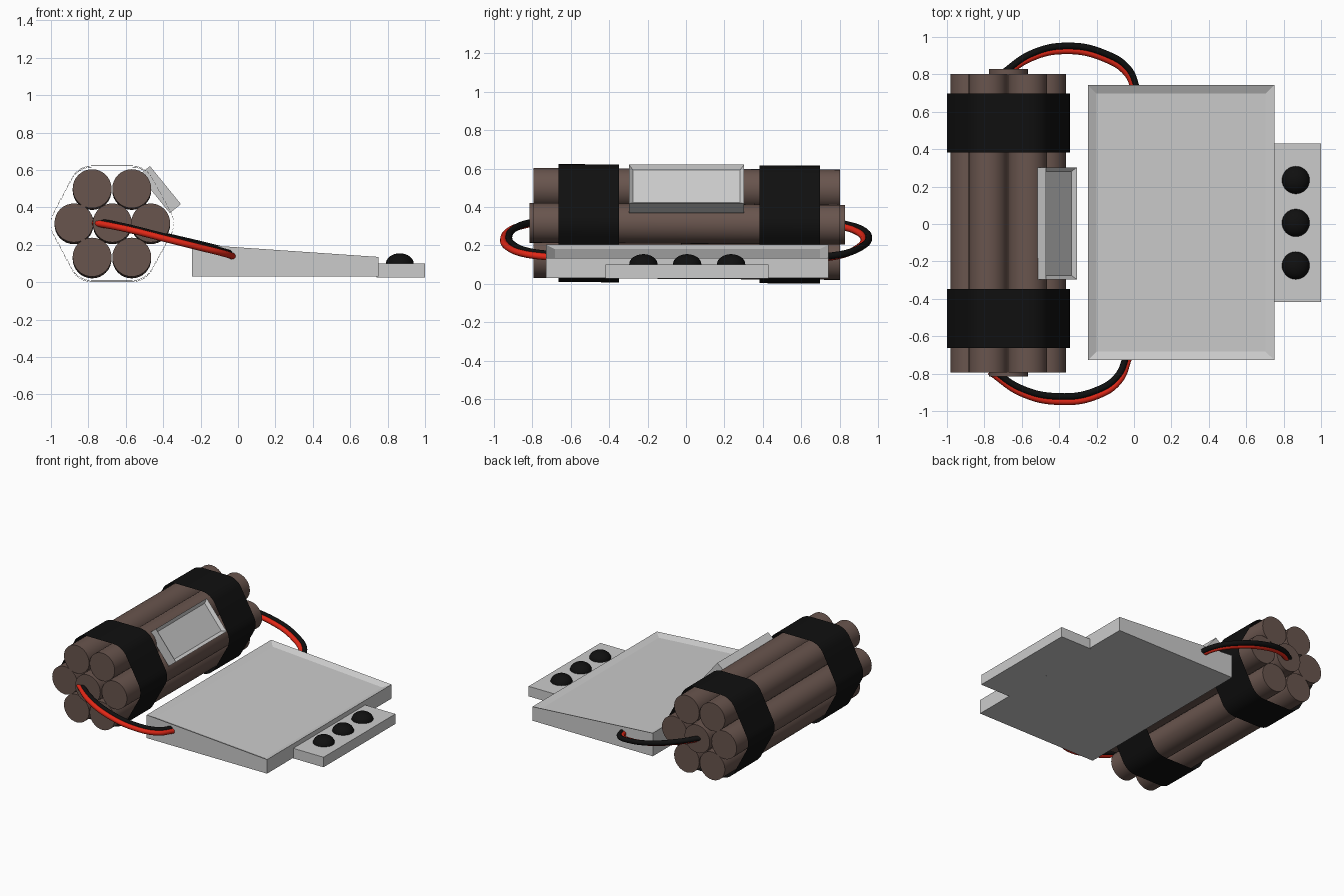
import bpy, bmesh, math
from mathutils import Matrix, Vector, geometry

if "Cube" in bpy.data.objects:
    bpy.data.objects.remove(bpy.data.objects["Cube"])


def material(name, rgb):
    m = bpy.data.materials.new(name)
    m.diffuse_color = (*rgb, 1)
    m.use_nodes = True
    m.node_tree.nodes["Principled BSDF"].inputs["Base Color"].default_value = m.diffuse_color
    return m


BROWN = material("brown", (0.14, 0.09, 0.075))
BLACK = material("black", (0.005, 0.005, 0.005))
RED = material("red", (0.75, 0.02, 0.008))
TILT = 0.006  # the bundle sinks slightly towards the back


def finish(name, bm, mat=None, smooth=False):
    bmesh.ops.recalc_face_normals(bm, faces=bm.faces)
    me = bpy.data.meshes.new(name)
    bm.to_mesh(me)
    bm.free()
    ob = bpy.data.objects.new(name, me)
    bpy.context.collection.objects.link(ob)
    if mat:
        me.materials.append(mat)
    if smooth:
        bpy.ops.object.select_all(action='DESELECT')
        bpy.context.view_layer.objects.active = ob
        ob.select_set(True)
        bpy.ops.object.shade_smooth_by_angle(angle=math.radians(35))
    return ob


def cube(lo, hi):
    bm = bmesh.new()
    lo, hi = Vector(lo), Vector(hi)
    size = hi - lo
    bmesh.ops.create_cube(bm, size=1, matrix=Matrix.Translation((lo + hi) / 2) @ Matrix.Diagonal((*size, 1)))
    return bm


def recess_top(bm, inset, depth):
    bm.normal_update()
    top = max(bm.faces, key=lambda f: f.normal.z)
    bmesh.ops.inset_individual(bm, faces=[top], thickness=inset, depth=-depth, use_even_offset=True)


def tilt(bm):
    for v in bm.verts:
        v.co.z -= TILT * v.co.y


# Bundle of seven sticks, the middle one a little longer
outer = [(-0.78, 0.495), (-0.568, 0.495), (-0.467, 0.312),
         (-0.568, 0.129), (-0.78, 0.129), (-0.877, 0.312)]
core = (-0.672, 0.312)
for i, (x, z) in enumerate(outer + [core]):
    y0, y1 = (-0.815, 0.828) if (x, z) == core else (-0.793, 0.803)
    bm = bmesh.new()
    bmesh.ops.create_cone(bm, cap_ends=True, segments=32, radius1=0.104, radius2=0.104, depth=y1 - y0,
                          matrix=Matrix.Translation((x, (y0 + y1) / 2, z)) @ Matrix.Rotation(math.pi / 2, 4, 'X'))
    tilt(bm)
    finish(f"stick_{i + 1}", bm, BROWN, True)

# Tape bands: thin sheet stretched around the outer sticks
R = 0.124
ring = [(x + R * math.cos(a * math.pi / 16), z + R * math.sin(a * math.pi / 16))
        for x, z in outer for a in range(32)]
hull = [ring[i] for i in geometry.convex_hull_2d(ring)]
for name, y0, y1 in (("front_tape", -0.663, -0.348), ("back_tape", 0.383, 0.697)):
    bm = bmesh.new()
    a = [bm.verts.new((x, y0, z)) for x, z in hull]
    b = [bm.verts.new((x, y1, z)) for x, z in hull]
    for i in range(len(hull)):
        j = (i + 1) % len(hull)
        bm.faces.new((a[i], a[j], b[j], b[i]))
    tilt(bm)
    finish(name, bm, BLACK, True)

# Wedge-shaped control box with a recessed top
bm = cube((-0.245, -0.728, 0.03), (0.75, 0.742, 0.203))
for v in bm.verts:
    if v.co.x > 0.5 and v.co.z > 0.1:
        v.co.z = 0.135
recess_top(bm, 0.045, 0.02)
finish("control_box", bm)

# Button panel and three domed buttons
finish("button_panel", cube((0.74, -0.418, 0.026), (1.0, 0.43, 0.101)))
for i, y in enumerate((-0.222, 0.006, 0.235)):
    bm = bmesh.new()
    bmesh.ops.create_uvsphere(bm, u_segments=32, v_segments=16, radius=1,
                              matrix=Matrix.Translation((0.865, y, 0.1)) @ Matrix.Diagonal((0.074, 0.074, 0.054, 1)))
    finish(f"button_{i + 1}", bm, BLACK, True)

# Small display box leaning on the bundle
bm = cube((-0.131, -0.297, -0.076), (0.131, 0.303, 0))
recess_top(bm, 0.022, 0.02)
bm.transform(Matrix.Translation((-0.388, 0, 0.519)) @ Matrix.Rotation(math.atan2(0.203, 0.165), 4, 'Y'))
finish("display_box", bm)


# Paired wires from the bundle ends to the box sides
def wire(name, pts, shift, mat):
    cu = bpy.data.curves.new(name, 'CURVE')
    cu.dimensions = '3D'
    cu.bevel_depth = 0.018
    cu.bevel_resolution = 3
    cu.use_fill_caps = True
    sp = cu.splines.new('BEZIER')
    sp.bezier_points.add(len(pts) - 1)
    for p, co in zip(sp.bezier_points, pts):
        p.co = Vector(co) + Vector(shift)
        p.handle_left_type = p.handle_right_type = 'AUTO'
    cu.materials.append(mat)
    bpy.context.collection.objects.link(bpy.data.objects.new(name, cu))


front = [(-0.77, -0.79, 0.318), (-0.6, -0.905, 0.285), (-0.4, -0.95, 0.235),
         (-0.2, -0.92, 0.185), (-0.08, -0.84, 0.155), (-0.025, -0.71, 0.138)]
back = [(-0.71, 0.80, 0.318), (-0.55, 0.91, 0.285), (-0.36, 0.952, 0.24),
        (-0.15, 0.91, 0.19), (-0.03, 0.83, 0.158), (0.018, 0.72, 0.14)]
wire("front_red_wire", front, (0, 0, 0), RED)
wire("front_black_wire", front, (-0.008, 0.028, 0.012), BLACK)
wire("back_black_wire", back, (0, 0, 0), BLACK)
wire("back_red_wire", back, (-0.008, -0.026, -0.01), RED)
